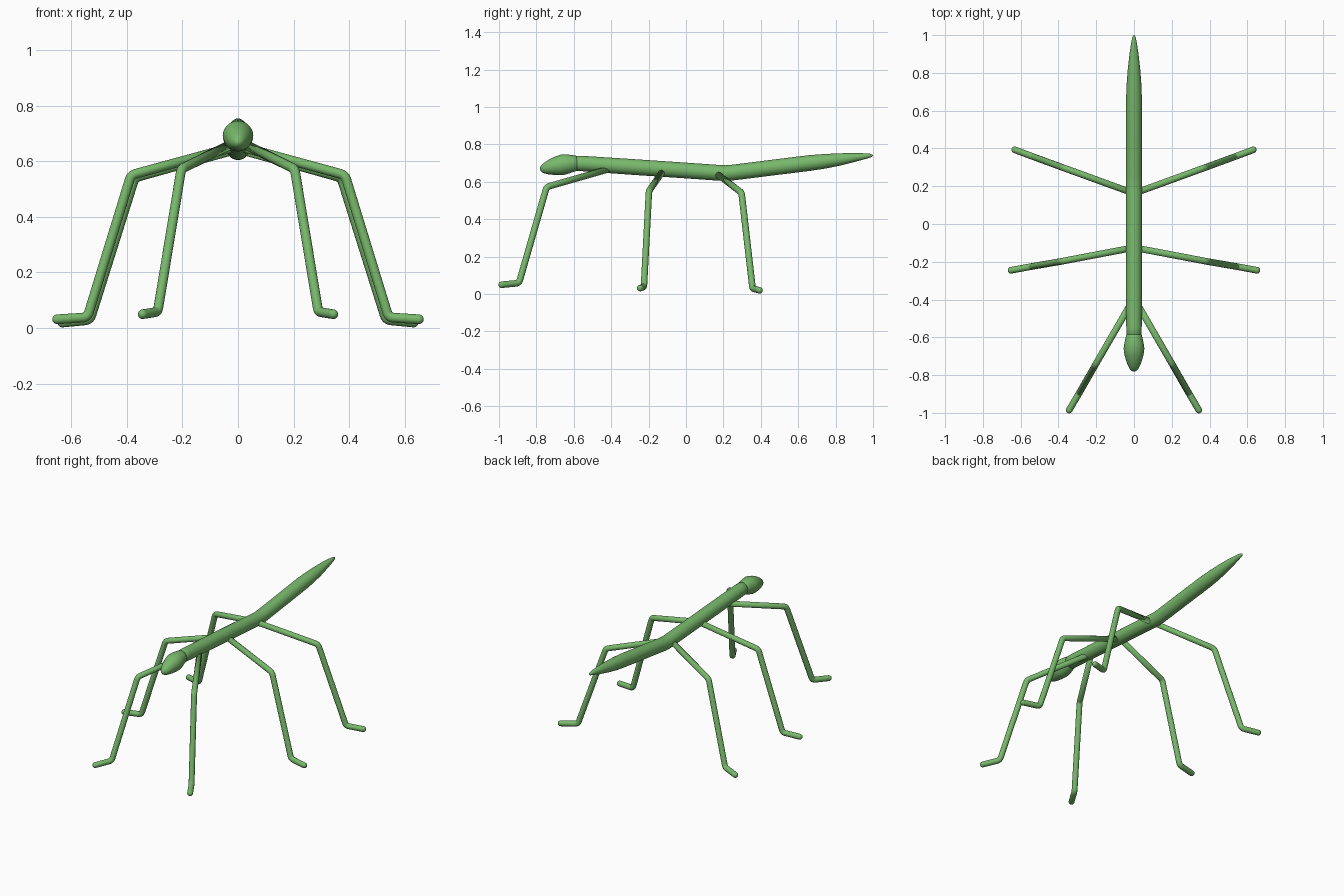
import bpy, bmesh, math
from mathutils import Vector

if "Cube" in bpy.data.objects:
    bpy.data.objects.remove(bpy.data.objects["Cube"])

green = bpy.data.materials.new("leaf green")
green.diffuse_color = (0.19, 0.48, 0.15, 1)
green.use_nodes = True
green.node_tree.nodes["Principled BSDF"].inputs["Base Color"].default_value = green.diffuse_color


def loft(name, stations, sides=20):
    """Skin round rings along a list of (point, radius)."""
    pts = [Vector(p) for p, r in stations]
    bm = bmesh.new()
    rings = []
    side = None
    for i, (p, r) in enumerate(stations):
        a, b = pts[max(i - 1, 0)], pts[min(i + 1, len(pts) - 1)]
        d_in = (pts[i] - a).normalized() if i else (b - pts[i]).normalized()
        d_out = (b - pts[i]).normalized() if i < len(pts) - 1 else d_in
        t = (d_in + d_out).normalized()
        if side is None:
            side = t.cross(Vector((0, 0, 1))).normalized()
        side = (side - t * side.dot(t)).normalized()
        up = side.cross(t)
        rings.append([bm.verts.new(pts[i] + r * (side * math.cos(k * math.tau / sides)
                                                 + up * math.sin(k * math.tau / sides)))
                      for k in range(sides)])
    for r0, r1 in zip(rings, rings[1:]):
        for k in range(sides):
            j = (k + 1) % sides
            bm.faces.new((r0[k], r0[j], r1[j], r1[k]))
    bm.faces.new(rings[0])
    bm.faces.new(rings[-1])
    bmesh.ops.recalc_face_normals(bm, faces=bm.faces)
    for f in bm.faces:
        f.smooth = True
    me = bpy.data.meshes.new(name)
    bm.to_mesh(me)
    bm.free()
    me.materials.append(green)
    ob = bpy.data.objects.new(name, me)
    bpy.context.collection.objects.link(ob)
    return ob


def leg(name, joints, s, r=0.0175):
    """Bent tube through hip, knee, ankle and toe with a round tip."""
    pts = [Vector((x * s, y, z)) for x, y, z in joints]
    out = [(pts[0], r)]
    for a, p, b in zip(pts, pts[1:], pts[2:]):
        p0 = p + (a - p).normalized() * 0.018
        p1 = p + (b - p).normalized() * 0.018
        for t in (0, 0.25, 0.5, 0.75, 1):
            out.append((p0 * (1 - t) ** 2 + p * 2 * t * (1 - t) + p1 * t * t, r))
    d = (pts[-1] - pts[-2]).normalized()
    for k in range(6):
        u = k / 5 * math.radians(86)
        out.append((pts[-1] + d * r * (math.sin(u) - 1), r * math.cos(u)))
    loft(name, out, 16)


# thorax and abdomen: (y, z, radius)
loft("body", [((0, y, z), r) for y, z, r in [
    (-0.62, 0.700, 0.038), (-0.55, 0.697, 0.041), (-0.30, 0.680, 0.042),
    (0.00, 0.660, 0.042), (0.17, 0.648, 0.042), (0.21, 0.646, 0.042),
    (0.25, 0.649, 0.042), (0.45, 0.674, 0.042), (0.66, 0.700, 0.042),
    (0.74, 0.709, 0.039), (0.82, 0.719, 0.033), (0.90, 0.730, 0.024),
    (0.96, 0.737, 0.015), (0.99, 0.740, 0.009), (1.00, 0.741, 0.002)]], 28)

# head, tilted slightly down
loft("head", [((0, y, z), r) for y, z, r in [
    (-0.57, 0.699, 0.036), (-0.60, 0.698, 0.044), (-0.63, 0.695, 0.051),
    (-0.66, 0.691, 0.055), (-0.69, 0.685, 0.051), (-0.72, 0.679, 0.043),
    (-0.745, 0.673, 0.034), (-0.765, 0.669, 0.024), (-0.776, 0.667, 0.014),
    (-0.781, 0.666, 0.003)]], 28)

# three pairs of legs: hip, knee, ankle, toe tip
LEGS = {
    "front_leg": [(0.01, -0.41, 0.668), (0.204, -0.745, 0.572),
                  (0.289, -0.893, 0.058), (0.352, -1.00, 0.048)],
    "middle_leg": [(0.0, -0.125, 0.655), (0.385, -0.198, 0.55),
                   (0.542, -0.225, 0.038), (0.668, -0.248, 0.030)],
    "rear_leg": [(0.0, 0.162, 0.645), (0.372, 0.297, 0.541),
                 (0.533, 0.356, 0.029), (0.648, 0.399, 0.018)],
}
for name, joints in LEGS.items():
    for s, tag in ((1, "right"), (-1, "left")):
        leg(f"{name}_{tag}", joints, s)
